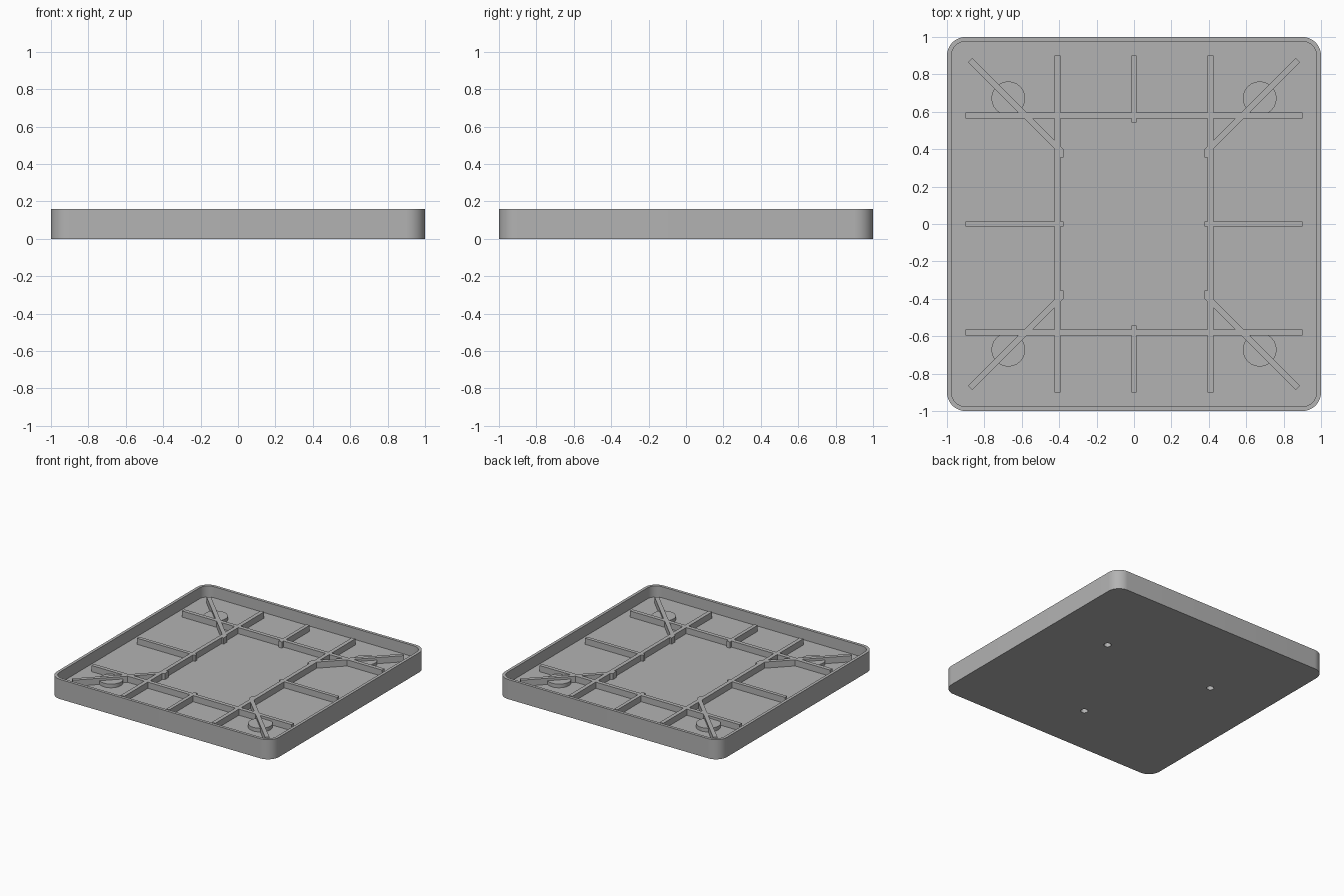
import bpy, bmesh, math
from mathutils import Matrix, Vector

if "Cube" in bpy.data.objects:
    bpy.data.objects.remove(bpy.data.objects["Cube"], do_unlink=True)

HEIGHT, FLOOR, RIB_TOP, PAD_TOP = 0.16, 0.07, 0.12, 0.10
SINK = 0.02   # how far the inner parts reach into the floor
RIB = 0.032   # rib thickness

grey = bpy.data.materials.new("plain grey")
grey.use_nodes = True
colour = (0.45, 0.45, 0.45, 1)
grey.diffuse_color = colour
grey.node_tree.nodes["Principled BSDF"].inputs["Base Color"].default_value = colour


def finish(name, bm):
    bmesh.ops.recalc_face_normals(bm, faces=bm.faces[:])
    mesh = bpy.data.meshes.new(name)
    bm.to_mesh(mesh)
    bm.free()
    mesh.materials.append(grey)
    obj = bpy.data.objects.new(name, mesh)
    bpy.context.collection.objects.link(obj)
    return obj


def rounded_square(half, radius, steps=12):
    points = []
    for quarter in range(4):
        start = quarter * math.pi / 2
        corner = Matrix.Rotation(start, 2) @ Vector((half - radius, half - radius))
        for i in range(steps + 1):
            a = start + i / steps * math.pi / 2
            points.append(corner + radius * Vector((math.cos(a), math.sin(a))))
    return points


def box(name, x0, x1, y0, y1, z0, z1, angle=0):
    bm = bmesh.new()
    bmesh.ops.create_cube(bm, size=1)
    turn = Matrix.Rotation(angle, 4, 'Z')
    place = Matrix.Translation(((x0 + x1) / 2, (y0 + y1) / 2, (z0 + z1) / 2))
    size = Matrix.Diagonal((x1 - x0, y1 - y0, z1 - z0, 1))
    bm.transform(turn @ place @ size)
    return finish(name, bm)


def cylinder(name, x, y, radius, z0, z1, sides=48):
    bm = bmesh.new()
    bmesh.ops.create_cone(bm, cap_ends=True, segments=sides, radius1=radius,
                          radius2=radius, depth=z1 - z0,
                          matrix=Matrix.Translation((x, y, (z0 + z1) / 2)))
    return finish(name, bm)


def combine(base, parts, operation):
    for part in parts:
        mod = base.modifiers.new("combine", 'BOOLEAN')
        mod.operation, mod.solver, mod.object = operation, 'EXACT', part
        bpy.context.view_layer.objects.active = base
        bpy.ops.object.modifier_apply(modifier=mod.name)
        bpy.data.objects.remove(part, do_unlink=True)


def smooth(obj):
    bpy.ops.object.select_all(action='DESELECT')
    obj.select_set(True)
    bpy.context.view_layer.objects.active = obj
    bpy.ops.object.shade_smooth_by_angle(angle=math.radians(30))


# Tray: outer wall, rim, inner wall and floor as stacked outlines
outer, inner = rounded_square(1, 0.1), rounded_square(0.976, 0.076)
bm = bmesh.new()
rings = [[bm.verts.new((p.x, p.y, z)) for p in outline] for outline, z in
         ((outer, 0), (outer, HEIGHT), (inner, HEIGHT), (inner, FLOOR))]
for low, high in zip(rings, rings[1:]):
    for i in range(len(low)):
        j = (i + 1) % len(low)
        bm.faces.new((low[i], low[j], high[j], high[i]))
bm.faces.new(rings[0])
bm.faces.new(rings[-1])
tray = finish("tray", bm)

# Three blind holes in the underside, evenly spaced on a circle
holes = []
for k in range(3):
    a = math.radians(30 + 120 * k)
    holes.append(cylinder("hole", 0.57 * math.cos(a), 0.57 * math.sin(a), 0.027, -0.05, 0.05, 32))
combine(tray, holes, 'DIFFERENCE')
smooth(tray)

# Rib grid
h, z = RIB / 2, (FLOOR - SINK, RIB_TOP)
pieces = []
for s in (-1, 1):
    pieces.append(box("long_rib", s * 0.41 - h, s * 0.41 + h, -0.9, 0.9, *z))
    pieces.append(box("cross_rib", -0.9, 0.9, s * 0.581 - h, s * 0.581 + h, *z))
    # middle ribs, each with a short tab poking inwards
    lo, hi = sorted((s * 0.543, s * 0.9))
    pieces.append(box("middle_rib", -h * 0.9, h * 0.9, lo, hi, *z))
    lo, hi = sorted((s * 0.377, s * 0.9))
    pieces.append(box("side_rib", lo, hi, -h * 0.9, h * 0.9, *z))
    # inner corner tabs
    for t in (-1, 1):
        xs, ys = sorted((s * 0.377, s * 0.405)), sorted((t * 0.355, t * 0.40))
        pieces.append(box("corner_tab", *xs, *ys, *z))
for k in range(4):
    pieces.append(box("diagonal_rib", 0.55, 1.24, -h, h, *z,
                      angle=math.radians(45 + 90 * k)))
rib_grid = pieces.pop(0)
rib_grid.name = "rib_grid"
combine(rib_grid, pieces, 'UNION')

# Round pads under the diagonal ribs
for x, side in ((-0.672, "right"), (0.672, "left")):
    for y, end in ((-0.672, "front"), (0.672, "back")):
        smooth(cylinder(f"{end}_{side}_pad", x, y, 0.09, FLOOR - SINK, PAD_TOP))
